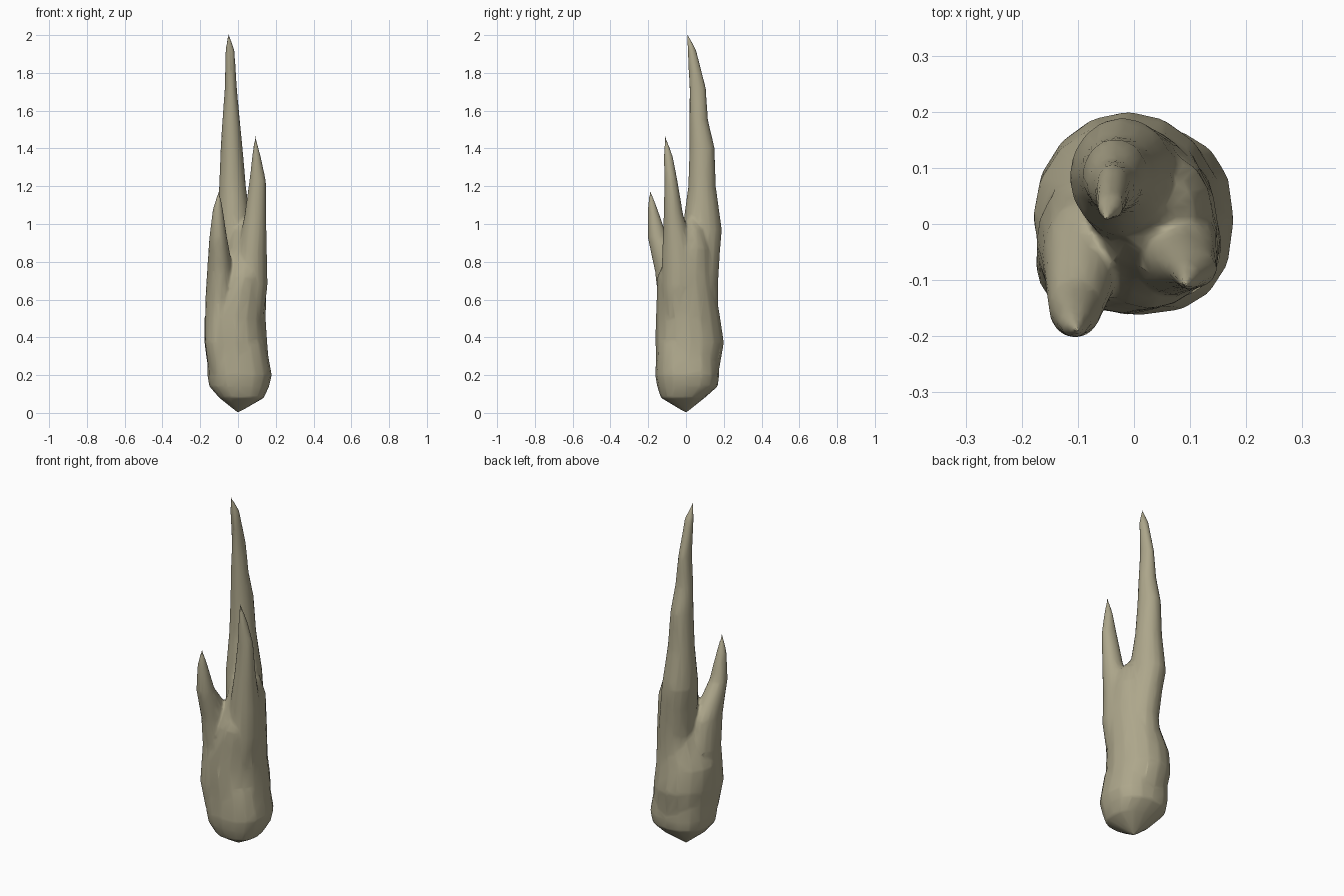
import bpy, bmesh, math

cube = bpy.data.objects.get("Cube")
if cube:
    bpy.data.objects.remove(cube)

SIDES = 16


def bulge(value, power):
    """Lower powers push a round section toward a rounded square."""
    return math.copysign(abs(value) ** power, value)


def loft(bm, start, rings, tip, power=1):
    """Closed spindle: rings are (z, x_min, x_max, y_min, y_max)."""
    loops = []
    for z, x0, x1, y0, y1 in rings:
        loop = []
        for i in range(SIDES):
            a = math.tau * i / SIDES
            loop.append(bm.verts.new((
                (x0 + x1) / 2 + (x1 - x0) / 2 * bulge(math.cos(a), power),
                (y0 + y1) / 2 + (y1 - y0) / 2 * bulge(math.sin(a), power), z)))
        loops.append(loop)
    bottom, top = bm.verts.new(start), bm.verts.new(tip)
    for i in range(SIDES):
        j = (i + 1) % SIDES
        bm.faces.new((bottom, loops[0][j], loops[0][i]))
        bm.faces.new((top, loops[-1][i], loops[-1][j]))
        for low, high in zip(loops, loops[1:]):
            bm.faces.new((low[i], low[j], high[j], high[i]))


bm = bmesh.new()

# Squarish foot with a pointed base
loft(bm, (0, 0, 0), [
    (.08, -.1, .138, -.133, .1),
    (.14, -.152, .165, -.153, .168),
    (.2, -.162, .179, -.163, .176),
    (.37, -.165, .148, -.155, .165),
], (0, 0, .6), .82)

# Body, closing in the valley between the tongues
loft(bm, (0, 0, .05), [
    (.2, -.155, .17, -.155, .17),
    (.37, -.178, .155, -.162, .201),
    (.5, -.18, .147, -.16, .182),
    (.72, -.09, .15, -.152, .145),
    (.87, -.06, .14, -.09, .13),
    (.97, -.04, .11, -.05, .1),
], (.04, .03, 1.05))

# Tall tongue at the back
loft(bm, (-.01, .06, .3), [
    (.5, -.1, .1, -.05, .172),
    (.68, -.085, .11, -.05, .17),
    (.85, -.1, .09, -.04, .18),
    (.97, -.115, .072, -.02, .19),
    (1.2, -.1, .042, .012, .158),
    (1.4, -.092, .025, .018, .152),
    (1.55, -.083, .01, .018, .117),
    (1.72, -.07, -.006, .018, .106),
    (1.92, -.067, -.018, .008, .054),
], (-.052, .004, 2.02))

# Middle tongue at the front left
loft(bm, (.07, -.03, .3), [
    (.5, -.01, .135, -.115, .06),
    (.68, -.015, .157, -.132, .06),
    (.85, -.005, .153, -.126, .045),
    (1.05, .035, .15, -.118, -.015),
    (1.23, .06, .148, -.115, -.045),
    (1.36, .075, .12, -.118, -.07),
], (.09, -.112, 1.48))

# Short tongue at the front right, with a corner bulge low down
loft(bm, (-.08, -.05, .1), [
    (.22, -.155, -.01, -.14, .06),
    (.37, -.175, -.03, -.153, .01),
    (.58, -.174, -.01, -.145, .08),
    (.75, -.164, -.025, -.165, .04),
    (.93, -.152, -.058, -.203, -.1),
    (1.08, -.133, -.08, -.203, -.15),
], (-.1, -.192, 1.19))

bmesh.ops.recalc_face_normals(bm, faces=bm.faces)
mesh = bpy.data.meshes.new("flame")
bm.to_mesh(mesh)
bm.free()
flame = bpy.data.objects.new("flame", mesh)
bpy.context.collection.objects.link(flame)

# One flat khaki colour
khaki = bpy.data.materials.new("khaki")
khaki.use_nodes = True
colour = (.42, .385, .26, 1)
khaki.diffuse_color = colour
khaki.node_tree.nodes["Principled BSDF"].inputs["Base Color"].default_value = colour
mesh.materials.append(khaki)

# Fuse the parts, soften the valleys, and simplify to a low-poly skin
fuse = flame.modifiers.new("fuse", "REMESH")
fuse.mode = "VOXEL"
fuse.voxel_size = .007
fuse.use_smooth_shade = True
soften = flame.modifiers.new("soften", "SMOOTH")
soften.factor = .5
soften.iterations = 12
simplify = flame.modifiers.new("simplify", "DECIMATE")
simplify.ratio = .04
